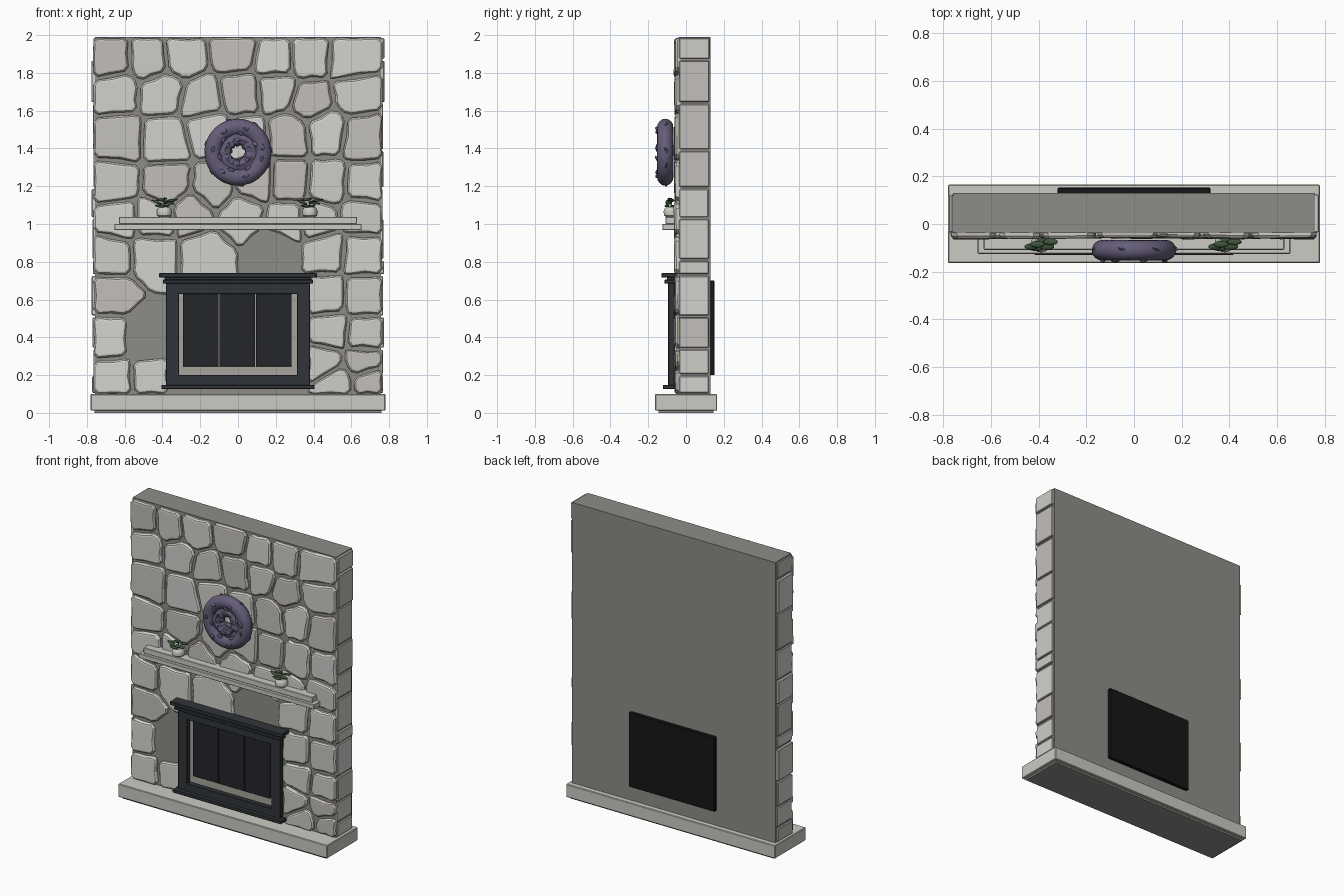
import bpy, bmesh, math, random
from mathutils import Vector, Matrix

if "Cube" in bpy.data.objects:
    bpy.data.objects.remove(bpy.data.objects["Cube"])

random.seed(4)


def mat(name, r, g, b):
    m = bpy.data.materials.new(name)
    m.diffuse_color = (r, g, b, 1)
    m.use_nodes = True
    m.node_tree.nodes["Principled BSDF"].inputs["Base Color"].default_value = m.diffuse_color
    return m


STONES = [mat("stone_light", .62, .61, .57), mat("stone_mid", .55, .53, .49), mat("stone_pale", .66, .65, .62)]
MORTAR = mat("mortar", .27, .265, .245)
SLAB = mat("slab", .6, .59, .55)
IRON = mat("iron", .03, .036, .042)
GLASS = mat("glass", .018, .019, .023)
BLACK = mat("black", .008, .008, .009)
LINING = mat("lining", .38, .37, .32)
PURPLE = mat("purple", .13, .11, .19)
GREEN = mat("green", .05, .09, .045)


def finish(name, bm, m, smooth=False):
    bmesh.ops.recalc_face_normals(bm, faces=bm.faces[:])
    me = bpy.data.meshes.new(name)
    bm.to_mesh(me)
    bm.free()
    me.materials.append(m)
    if smooth:
        me.shade_smooth()
    ob = bpy.data.objects.new(name, me)
    bpy.context.collection.objects.link(ob)
    return ob


def box(name, x0, x1, y0, y1, z0, z1, m, bevel=0.0):
    bm = bmesh.new()
    bmesh.ops.create_cube(bm, size=1)
    for v in bm.verts:
        v.co = Vector(((x0 + x1) / 2 + v.co.x * (x1 - x0), (y0 + y1) / 2 + v.co.y * (y1 - y0),
                       (z0 + z1) / 2 + v.co.z * (z1 - z0)))
    if bevel:
        bmesh.ops.bevel(bm, geom=bm.edges[:], offset=bevel, segments=1, affect='EDGES')
    return finish(name, bm, m)


def clip(poly, p, n):
    # keep the part of the polygon where (q - p).n <= 0
    out = []
    for a, b in zip(poly, poly[1:] + poly[:1]):
        da, db = (a - p).dot(n), (b - p).dot(n)
        if da <= 0:
            out.append(a)
        if da * db < 0:
            out.append(a.lerp(b, da / (da - db)))
    return out


def roughen(poly):
    # cut the corners and wobble the long edges
    out = []
    for a, b in zip(poly, poly[1:] + poly[:1]):
        d = b - a
        if d.length < .004:
            continue
        c = min(.022, d.length * .3)
        u = d.normalized()
        out.append(a + u * c)
        if d.length > .09:
            out.append(a.lerp(b, random.uniform(.4, .6)) + Vector((u.y, -u.x)) * random.uniform(-.008, .004))
        out.append(b - u * c)
    return out


def stone(name, poly, m):
    bm = bmesh.new()
    c = sum(poly, Vector((0, 0))) / len(poly)
    tilt = Vector((random.uniform(-.03, .03), random.uniform(-.03, .03)))
    depth = random.uniform(-.062, -.057)
    rings = []
    for inset, y in ((0, -.03), (.001, depth + .012), (.010, depth + .002), (.019, depth)):
        ring = []
        for p in poly:
            q = p + (c - p).normalized() * inset
            ring.append(bm.verts.new((q.x, y + (tilt.dot(q - c) if y < -.04 else 0), q.y)))
        rings.append(ring)
    for r0, r1 in zip(rings, rings[1:]):
        for i in range(len(poly)):
            j = (i + 1) % len(poly)
            bm.faces.new((r0[i], r0[j], r1[j], r1[i]))
    bm.faces.new(rings[-1])
    bm.faces.new(rings[0][::-1])
    finish(name, bm, m)


# hearth slab and wall core
box("hearth_base", -.76, .76, -.145, .145, 0, .02, MORTAR)
box("hearth_slab", -.78, .78, -.163, .165, .012, .10, SLAB, .004)
box("wall_core", -.758, .758, -.038, .13, .09, 1.99, MORTAR)
box("back_panel", -.32, .32, .125, .152, .2, .7, BLACK, .003)

# face stones, one cell around each centre
rows = [(1.89, (-.67, -.46, -.28, -.03, .19, .37, .61)), (1.68, (-.64, -.41, -.2, .02, .2, .37, .62)),
        (1.47, (-.63, -.38, -.17, .04, .26, .45, .66)), (1.22, (-.66, -.36, -.14, .1, .28, .47, .66)),
        (1.04, (-.63, -.45, -.24, .02, .25, .43, .65)), (.84, (-.67, -.45, -.17, .19, .46, .66)),
        (.61, (-.68, .47, .66)), (.42, (-.68, -.48, .49, .67)), (.27, (.46, .66)), (.17, (-.66, -.46, .52, .7))]
seeds = []
for z, xs in rows:
    for x in xs:
        wob = .035 if z > .9 else .01
        seeds.append(Vector((x + random.uniform(-wob, wob) * .5, z + random.uniform(-wob, wob))))
hollow = [Vector((-.48, .42)), Vector((.19, .84))]
for s in seeds:
    if any((s - h).length < .03 for h in hollow):
        continue
    x0, x1, z0 = -.765, .765, .10
    if s.y < .7:
        x0, x1 = (x0, -.37) if s.x < 0 else (.37, x1)
    elif s.y < .95 and abs(s.x) < .4:
        z0 = .7
    poly = [Vector(p) for p in ((x0, z0), (x1, z0), (x1, 1.985), (x0, 1.985))]
    for o in seeds:
        if o is not s:
            n = (o - s).normalized()
            poly = clip(poly, (s + o) / 2 - n * .008, n)
    stone("face_stone", roughen(poly), random.choice(STONES))

# corner stones on both sides
levels = [.10, .2, .34, .51, .73, .81, 1.03, 1.19, 1.39, 1.64, 1.87, 1.99]
for sx in (-1, 1):
    for a, b in zip(levels, levels[1:]):
        e = random.uniform(.765, .776)
        box("side_stone", *sorted((sx * .74, sx * e)), -.036, random.uniform(.118, .124), a + .006, b - .006,
            random.choice(STONES), .004)

# mantel shelf
box("mantel_lower", -.655, .655, -.125, -.03, .968, 1.0, SLAB, .003)
box("mantel_upper", -.63, .63, -.108, -.03, 1.0, 1.038, SLAB, .003)

# fireplace insert
box("firebox_lining", -.37, .37, -.052, -.03, .15, .7, LINING)
for i in range(3):
    x = -.292 + i * .193
    box("glass_pane", x, x + .19, -.064, -.05, .245, .635, GLASS, .002)
for sx in (-1, 1):
    box("frame_side", *sorted((sx * .312, sx * .382)), -.095, -.06, .14, .7, IRON, .004)
box("frame_top", -.32, .32, -.095, -.06, .63, .7, IRON, .003)
box("frame_bottom", -.32, .32, -.095, -.06, .14, .2, IRON, .003)
box("frame_sill", -.405, .405, -.122, -.06, .126, .148, IRON, .003)
box("header_lower", -.398, .398, -.115, -.055, .685, .705, IRON, .003)
box("header_middle", -.388, .388, -.1, -.05, .705, .716, IRON)
box("header_top", -.417, .417, -.13, -.05, .716, .74, IRON, .003)


# wreath: smooth outer ring, rough inner ring, scattered petals
def ring(name, R, rr, ry, y, nu, nv, jitter, smooth):
    bm = bmesh.new()
    g = []
    for i in range(nu):
        a = math.tau * i / nu
        row = []
        for j in range(nv):
            b = math.tau * j / nv
            k = 1 + random.uniform(-jitter, jitter)
            r = R + rr * k * math.cos(b)
            row.append(bm.verts.new((r * math.cos(a), y + ry * k * math.sin(b), 1.38 + r * math.sin(a))))
        g.append(row)
    for i in range(nu):
        for j in range(nv):
            bm.faces.new((g[i][j], g[i - 1][j], g[i - 1][j - 1], g[i][j - 1]))
    finish(name, bm, PURPLE, smooth)


ring("wreath_outer", .132, .045, .043, -.11, 48, 16, .02, True)
ring("wreath_inner", .07, .036, .034, -.108, 22, 8, .22, False)
for i in range(26):
    a = math.tau * i / 26 + random.uniform(-.1, .1)
    r, y = ((.172, -.105), (.132, -.153), (.1, -.142), (.065, -.14))[i % 4]
    bm = bmesh.new()
    M = (Matrix.Translation((r * math.cos(a), y, 1.38 + r * math.sin(a))) @ Matrix.Rotation(-a, 4, 'Y')
         @ Matrix.Rotation(random.uniform(-.5, .5), 4, 'X') @ Matrix.Diagonal((.012, .008, .022, 1)))
    bmesh.ops.create_icosphere(bm, subdivisions=1, radius=1, matrix=M)
    finish("wreath_petal", bm, PURPLE)


# potted sprigs on the mantel
def lathe(name, x, y, prof, m):
    bm = bmesh.new()
    loops = [[bm.verts.new((x + r * math.cos(math.tau * i / 20), y + r * math.sin(math.tau * i / 20), z))
              for i in range(20)] for r, z in prof]
    for a, b in zip(loops, loops[1:]):
        for i in range(20):
            bm.faces.new((a[i - 1], a[i], b[i], b[i - 1]))
    bm.faces.new(loops[0])
    bm.faces.new(loops[-1])
    ob = finish(name, bm, m, True)
    ob.data.set_sharp_from_angle(angle=math.radians(40))


leaves = [(-.04, -.02, 1.115, .4), (-.015, -.01, 1.13, -.2), (.025, -.02, 1.11, .15), (.0, .005, 1.09, -.3),
          (.04, 0, 1.125, -.15), (-.02, -.025, 1.095, .1)]
for x in (-.39, .38):
    lathe("pot", x, -.078, [(.026, 1.036), (.038, 1.046), (.041, 1.065), (.034, 1.082), (.026, 1.09)], SLAB)
    lathe("stem", x, -.078, [(.005, 1.085), (.005, 1.125)], GREEN)
    for dx, dy, z, t in leaves:
        bm = bmesh.new()
        M = (Matrix.Translation((x + dx, -.075 + dy, z)) @ Matrix.Rotation(t, 4, 'Y')
             @ Matrix.Diagonal((.032, .014, .007, 1)))
        bmesh.ops.create_icosphere(bm, subdivisions=2, radius=1, matrix=M)
        finish("leaf", bm, GREEN, True)
